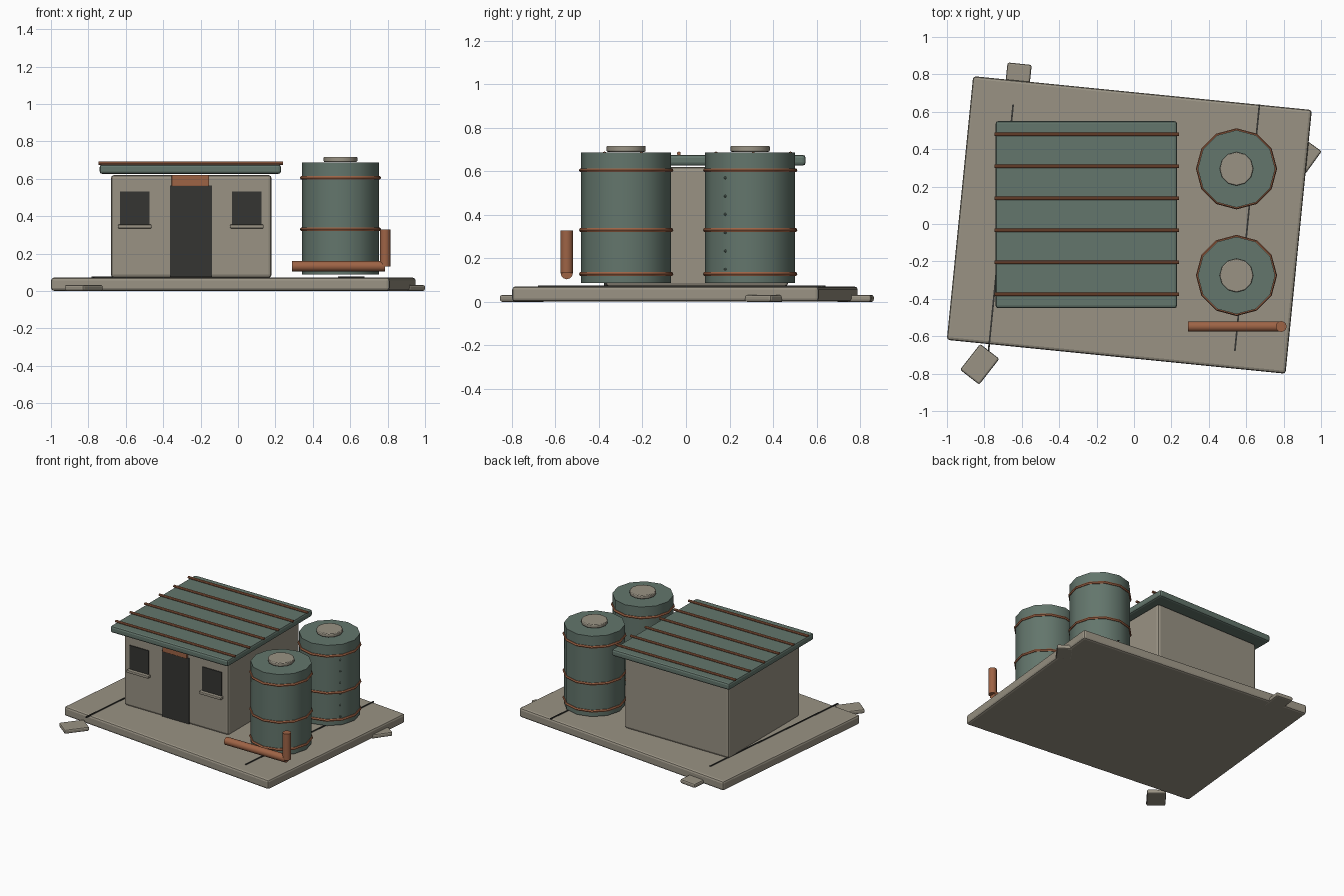
import bpy
import math
from mathutils import Vector

default_cube = bpy.data.objects.get("Cube")
if default_cube:
    bpy.data.objects.remove(default_cube, do_unlink=True)


def make_material(name, rgb):
    mat = bpy.data.materials.new(name)
    mat.use_nodes = True
    colour = (*rgb, 1.0)
    mat.diffuse_color = colour
    mat.node_tree.nodes["Principled BSDF"].inputs["Base Color"].default_value = colour
    return mat


CONCRETE = make_material("weathered concrete", (0.32, 0.29, 0.23))
GREEN = make_material("faded green metal", (0.125, 0.18, 0.15))
RUST = make_material("rusty copper", (0.34, 0.125, 0.06))
DARK = make_material("dark opening", (0.035, 0.036, 0.032))


def finish(obj, name, mat, bevel=0.0, smooth=False):
    obj.name = name
    obj.data.materials.append(mat)
    if smooth:
        bpy.ops.object.shade_smooth_by_angle(angle=math.radians(40))
    if bevel:
        mod = obj.modifiers.new("soft edges", 'BEVEL')
        mod.width = bevel
        mod.segments = 2
        mod.limit_method = 'ANGLE'
    return obj


def box(name, centre, size, mat, bevel=0.0, turn=0.0):
    bpy.ops.mesh.primitive_cube_add(size=1, location=centre)
    obj = bpy.context.object
    obj.scale = size
    bpy.ops.object.transform_apply(location=False, rotation=False, scale=True)
    obj.rotation_euler.z = math.radians(turn)
    return finish(obj, name, mat, bevel)


def rod(name, start, end, radius, mat, sides=12, bevel=0.0):
    start, end = Vector(start), Vector(end)
    axis = end - start
    bpy.ops.mesh.primitive_cylinder_add(
        vertices=sides, radius=radius, depth=axis.length, location=(start + end) / 2)
    obj = bpy.context.object
    obj.rotation_euler = axis.to_track_quat('Z', 'Y').to_euler()
    return finish(obj, name, mat, bevel, smooth=True)


# Ground slab, cracks and broken chunks
TURN = -5.7
slab_centre = Vector((-0.025, -0.005, 0.036))
box("ground_slab", slab_centre, (1.82, 1.417, 0.07), CONCRETE, 0.015, TURN)
for side, x in (("right", -0.712), ("left", 0.605)):
    box(f"slab_crack_{side}", (x, -0.02, 0.072), (0.009, 1.326, 0.008), DARK, turn=TURN)

chunks = (
    ("front", -0.825, -0.75, 0.175, 0.13, 52),
    ("back", -0.62, 0.775, 0.13, 0.165, -6),
    ("side", 0.915, 0.36, 0.15, 0.11, 54),
)
for label, x, y, length, width, turn in chunks:
    box(f"broken_chunk_{label}", (x, y, 0.016), (length, width, 0.032), CONCRETE, 0.01, turn)

# Hut walls and roof
FRONT = -0.37
box("hut_walls", (-0.25, 0.05, 0.345), (0.86, 0.84, 0.55), CONCRETE, 0.018)
box("roof_slab", (-0.255, 0.05, 0.651), (0.97, 1.0, 0.05), GREEN, 0.014)
for i in range(6):
    y = -0.375 + i * 0.171
    rod(f"roof_rib_{i + 1}", (-0.745, y, 0.682), (0.24, y, 0.682), 0.009, RUST, 8)

# Door, lintel, windows and sills
box("door", (-0.252, FRONT, 0.32), (0.225, 0.012, 0.49), DARK)
box("door_lintel", (-0.255, FRONT, 0.59), (0.2, 0.03, 0.06), RUST, 0.004)
for side, x in (("right", -0.552), ("left", 0.047)):
    box(f"window_{side}", (x, FRONT, 0.442), (0.157, 0.012, 0.18), DARK)
    box(f"window_sill_{side}", (x, FRONT - 0.005, 0.345), (0.18, 0.05, 0.02), CONCRETE, 0.005)

# Storage tanks with hoops, hatches and a rivet seam
TANK_X, RADIUS = 0.548, 0.207
for label, y in (("front", -0.275), ("back", 0.295)):
    rod(f"tank_{label}", (TANK_X, y, 0.087), (TANK_X, y, 0.686), RADIUS, GREEN, 12)
    rod(f"tank_hatch_{label}", (TANK_X, y, 0.69), (TANK_X, y, 0.717), 0.09, CONCRETE, 12, 0.005)
    for z in (0.128, 0.33, 0.605):
        bpy.ops.mesh.primitive_torus_add(
            major_segments=12, minor_segments=6, major_radius=RADIUS,
            minor_radius=0.01, location=(TANK_X, y, z),
            rotation=(0, 0, math.pi / 2))
        finish(bpy.context.object, f"tank_hoop_{label}", RUST, smooth=True)

seam = math.radians(-34)
for i in range(6):
    bpy.ops.mesh.primitive_uv_sphere_add(
        segments=8, ring_count=4, radius=0.007,
        location=(TANK_X + 0.203 * math.cos(seam), 0.295 + 0.203 * math.sin(seam),
                  0.15 + i * 0.084))
    finish(bpy.context.object, f"tank_rivet_{i + 1}", GREEN)

# Drain pipe and riser
rod("drain_pipe", (0.288, -0.548, 0.132), (0.787, -0.548, 0.132), 0.028, RUST)
rod("pipe_riser", (0.787, -0.548, 0.132), (0.787, -0.548, 0.328), 0.029, RUST)
